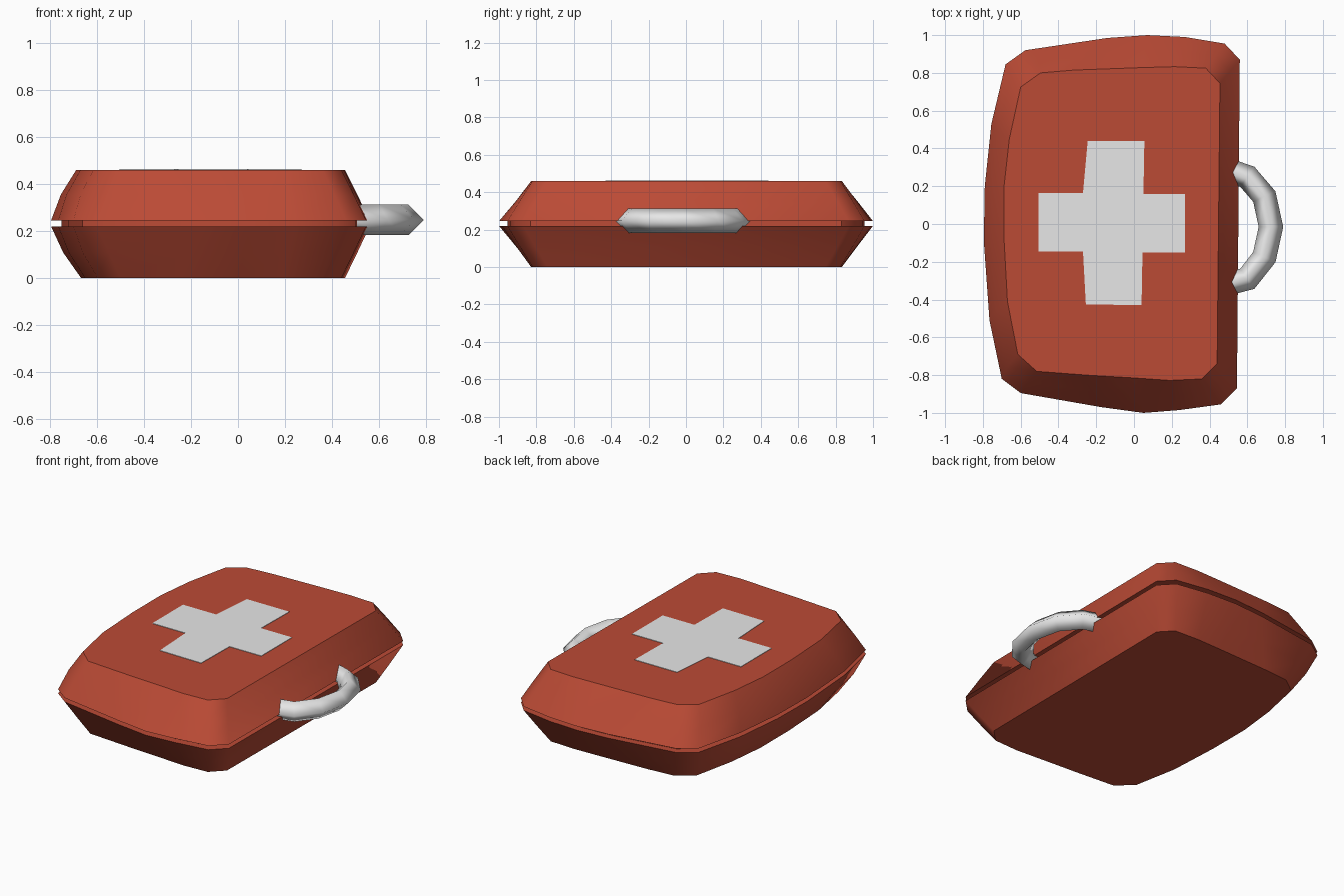
import bpy, bmesh, math
from mathutils import Vector

if "Cube" in bpy.data.objects:
    bpy.data.objects.remove(bpy.data.objects["Cube"])


def material(name, col):
    m = bpy.data.materials.new(name)
    m.diffuse_color = (*col, 1.0)
    m.use_nodes = True
    m.node_tree.nodes["Principled BSDF"].inputs["Base Color"].default_value = m.diffuse_color
    return m


RED = material("case red", (0.50, 0.070, 0.036))
WHITE = material("pale grey", (0.80, 0.80, 0.80))

# Outline at the widest rim and at the flat panel, matched point by point
RIM = [(0.07, 1.0), (-0.14, 0.985), (-0.575, 0.92), (-0.68, 0.845), (-0.755, 0.53),
       (-0.79, 0.20), (-0.795, -0.09), (-0.765, -0.51), (-0.70, -0.82), (-0.60, -0.895),
       (-0.17, -0.97), (0.05, -1.0), (0.24, -0.985), (0.46, -0.955), (0.545, -0.87),
       (0.56, 0.87), (0.48, 0.955), (0.27, 0.99)]
PANEL = [(0.04, 0.828), (-0.315, 0.815), (-0.495, 0.80), (-0.60, 0.725), (-0.66, 0.45),
         (-0.688, 0.20), (-0.688, -0.08), (-0.67, -0.41), (-0.615, -0.69), (-0.515, -0.78),
         (-0.25, -0.80), (0.0, -0.815), (0.19, -0.828), (0.36, -0.82), (0.44, -0.74),
         (0.455, 0.745), (0.38, 0.825), (0.215, 0.833)]


def finish(bm, name, mat):
    bmesh.ops.recalc_face_normals(bm, faces=bm.faces)
    me = bpy.data.meshes.new(name)
    bm.to_mesh(me)
    bm.free()
    me.materials.append(mat)
    ob = bpy.data.objects.new(name, me)
    bpy.context.collection.objects.link(ob)
    return ob


def loft(name, rings, mat, angle=40):
    """Closed solid through rings given as (points, z)."""
    bm = bmesh.new()
    loops = [[bm.verts.new((x, y, z)) for x, y in pts] for pts, z in rings]
    n = len(loops[0])
    for a, b in zip(loops, loops[1:]):
        for i in range(n):
            j = (i + 1) % n
            bm.faces.new((a[i], a[j], b[j], b[i]))
    bm.faces.new(loops[0])
    bm.faces.new(loops[-1])
    ob = finish(bm, name, mat)
    bpy.context.view_layer.objects.active = ob
    ob.select_set(True)
    bpy.ops.object.shade_smooth_by_angle(angle=math.radians(angle))
    ob.select_set(False)
    return ob


def middle(a, b):
    """Halfway ring, bulged a little on the rounded -x side."""
    return [((p[0] + q[0]) / 2 - (0.012 if p[0] < -0.65 else 0), (p[1] + q[1]) / 2)
            for p, q in zip(a, b)]


# Lid and base: two mirrored shells
FLOOR = [(x * 0.97 if x < 0 else x, y) for x, y in PANEL]
loft("lid", [(RIM, 0.245), (middle(RIM, PANEL), 0.355), (PANEL, 0.46)], RED)
loft("base", [(FLOOR, 0.0), (middle(RIM, FLOOR), 0.108), (RIM, 0.22)], RED)

# Recessed seam between the shells
core = [((x + 0.12) * 0.935 - 0.12, y * 0.955) for x, y in RIM]
loft("seam", [(core, 0.21), (core, 0.255)], RED)

# Cross plate on the lid
cross = [(0.055, 0.44), (-0.245, 0.44), (-0.27, 0.165), (-0.505, 0.165), (-0.505, -0.145),
         (-0.27, -0.145), (-0.255, -0.425), (0.04, -0.43), (0.045, -0.15), (0.27, -0.15),
         (0.27, 0.16), (0.05, 0.16)]
loft("cross", [(cross, 0.458), (cross, 0.463)], WHITE)

# Handle: four-sided smooth tube swept along an arc
path = [Vector((x, y, 0.2475)) for x, y in
        [(0.49, 0.285), (0.60, 0.250), (0.69, 0.145), (0.725, -0.015),
         (0.69, -0.175), (0.60, -0.290), (0.49, -0.315)]]
bm = bmesh.new()
rings = []
for i, p in enumerate(path):
    t = (path[min(i + 1, 6)] - path[max(i - 1, 0)]).normalized()
    side = Vector((-t.y, t.x, 0))
    rings.append([bm.verts.new(p + 0.065 * (side * math.cos(a) + Vector((0, 0, math.sin(a)))))
                  for a in (k * math.pi / 2 for k in range(4))])
for a, b in zip(rings, rings[1:]):
    for k in range(4):
        bm.faces.new((a[k], a[(k + 1) % 4], b[(k + 1) % 4], b[k]))
for f in bm.faces:
    f.smooth = True
finish(bm, "handle", WHITE)
